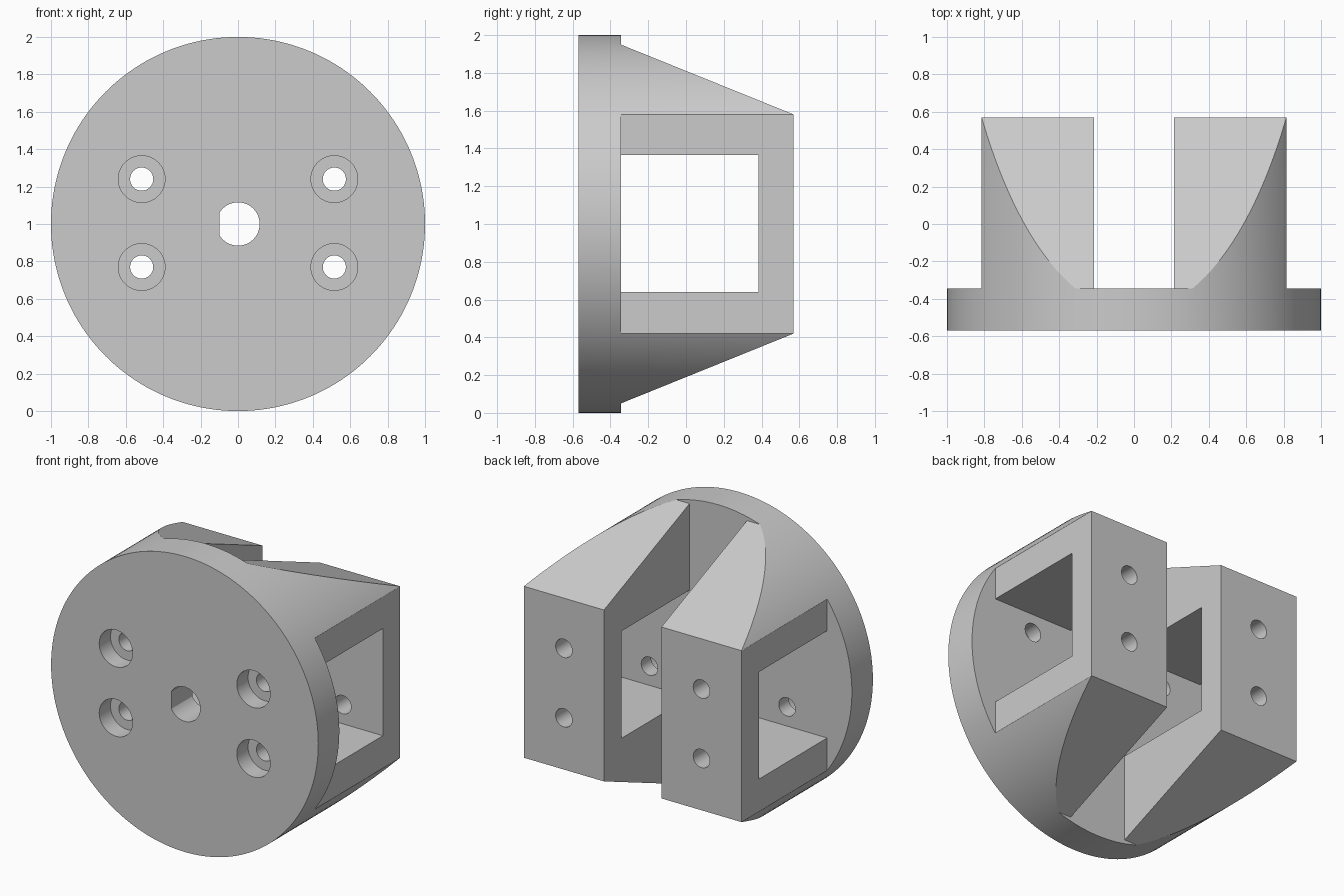
import bpy, bmesh, math
from mathutils import Matrix

cube = bpy.data.objects.get("Cube")
if cube:
    bpy.data.objects.remove(cube, do_unlink=True)

FRONT, FLOOR, BACK = -0.57, -0.345, 0.57   # disc front, disc back, arm ends
AXIS_Z = 1.0

grey = bpy.data.materials.new("plain grey")
grey.use_nodes = True
colour = (0.6, 0.6, 0.6, 1)
grey.diffuse_color = colour
grey.node_tree.nodes["Principled BSDF"].inputs["Base Color"].default_value = colour


def add_object(name, bm):
    bmesh.ops.recalc_face_normals(bm, faces=bm.faces)
    mesh = bpy.data.meshes.new(name)
    bm.to_mesh(mesh)
    bm.free()
    mesh.materials.append(grey)
    ob = bpy.data.objects.new(name, mesh)
    bpy.context.collection.objects.link(ob)
    return ob


def cylinder(name, x, z, radius, y0, y1, sides):
    bm = bmesh.new()
    place = Matrix.Translation((x, (y0 + y1) / 2, z)) @ Matrix.Rotation(math.pi / 2, 4, "X")
    bmesh.ops.create_cone(bm, cap_ends=True, segments=sides, radius1=radius,
                          radius2=radius, depth=y1 - y0, matrix=place)
    return add_object(name, bm)


def prism(name, x0, x1, outline):
    """Extrude a (y, z) outline from x0 to x1."""
    bm = bmesh.new()
    face = bm.faces.new([bm.verts.new((x0, y, z)) for y, z in outline])
    moved = bmesh.ops.extrude_face_region(bm, geom=[face])["geom"]
    bmesh.ops.translate(bm, vec=(x1 - x0, 0, 0),
                        verts=[v for v in moved if isinstance(v, bmesh.types.BMVert)])
    return add_object(name, bm)


def box(name, x0, x1, y0, y1, z0, z1):
    return prism(name, x0, x1, [(y0, z0), (y1, z0), (y1, z1), (y0, z1)])


def cut(target, cutter):
    mod = target.modifiers.new("cut", "BOOLEAN")
    mod.operation = "DIFFERENCE"
    mod.solver = "EXACT"
    mod.object = cutter
    bpy.context.view_layer.objects.active = target
    bpy.ops.object.modifier_apply(modifier=mod.name)
    bpy.data.objects.remove(cutter, do_unlink=True)


# Round blank from which the disc and both arms are cut
body = cylinder("flanged_bracket", 0, AXIS_Z, 1.0, FRONT, BACK, 160)

# Central slot and flat outer sides of the arms
cut(body, box("slot", -0.215, 0.215, FLOOR, 1, -1, 3))
for side in (-1, 1):
    cut(body, box("outer_side", *sorted((side * 0.815, side * 2)), FLOOR, 1, -1, 3))

# Sloping top and bottom of the arms
slope = (0.58 - 0.95) / (BACK - FLOOR)
tip = 0.95 + slope * (1 - FLOOR)
for side in (-1, 1):
    outline = [(FLOOR, 0.95), (1, tip), (1, 2), (FLOOR, 2)]
    cut(body, prism("slope", -1.5, 1.5, [(y, AXIS_Z + side * z) for y, z in outline]))

# Window through both arms
cut(body, box("window", -1.5, 1.5, FLOOR, 0.385, 0.64, 1.365))

# Counterbored screw holes running through disc and arm ends
for x in (-0.515, 0.515):
    for z in (0.77, 1.24):
        cut(body, cylinder("screw_hole", x, z, 0.062, -1, 1, 32))
        cut(body, cylinder("counterbore", x, z, 0.125, -1, FRONT + 0.12, 48))

# Shaft hole with one flat side
shaft = cylinder("shaft", 0, AXIS_Z, 0.116, -1, 0, 48)
cut(shaft, box("shaft_flat", -1, -0.1, -2, 1, 0, 2))
cut(body, shaft)

bpy.ops.object.select_all(action="DESELECT")
body.select_set(True)
bpy.context.view_layer.objects.active = body
bpy.ops.object.shade_smooth_by_angle(angle=math.radians(25))
